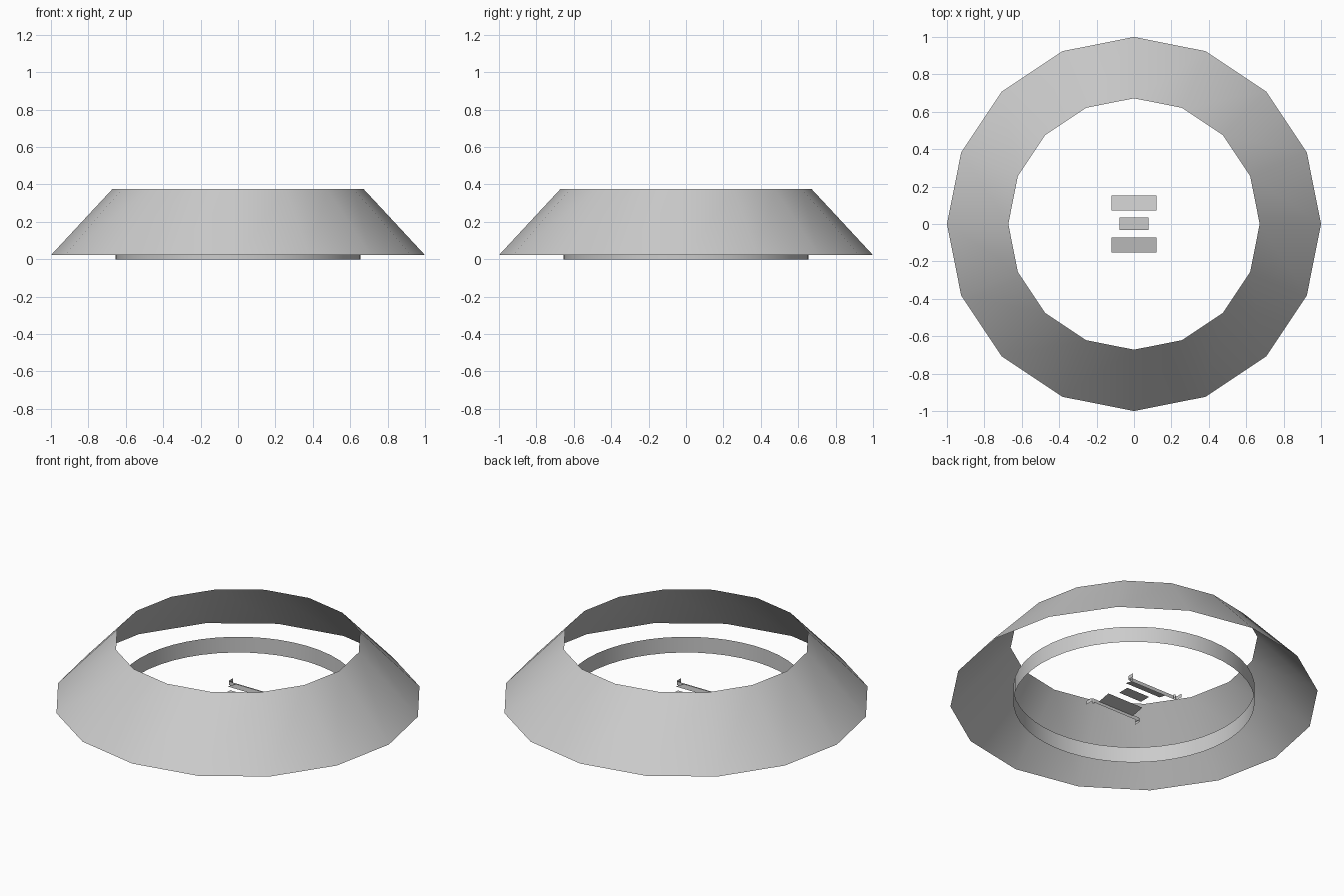
import bpy, math

if "Cube" in bpy.data.objects:
    bpy.data.objects.remove(bpy.data.objects["Cube"])

grey = bpy.data.materials.new("plain_grey")
grey.diffuse_color = (0.6, 0.6, 0.6, 1)
grey.use_nodes = True
grey.node_tree.nodes["Principled BSDF"].inputs["Base Color"].default_value = grey.diffuse_color


def make(name, verts, faces, smooth=False):
    mesh = bpy.data.meshes.new(name)
    mesh.from_pydata(verts, [], faces)
    mesh.materials.append(grey)
    mesh.polygons.foreach_set("use_smooth", [smooth] * len(faces))
    obj = bpy.data.objects.new(name, mesh)
    bpy.context.scene.collection.objects.link(obj)
    return obj


def open_wall(name, sides, r0, z0, r1, z1, cx=0, cy=0):
    """Open band between two circles, one surface thick."""
    verts = []
    for r, z in ((r0, z0), (r1, z1)):
        for i in range(sides):
            a = math.tau * i / sides
            verts.append((cx + r * math.cos(a), cy + r * math.sin(a), z))
    faces = [(i, (i + 1) % sides, sides + (i + 1) % sides, sides + i)
             for i in range(sides)]
    return make(name, verts, faces, True)


def upright_strip(name, path, z0, z1):
    """Thin upright sheet following a plan path."""
    n = len(path)
    verts = [(x, y, z) for z in (z0, z1) for x, y in path]
    faces = [(i, i + 1, n + i + 1, n + i) for i in range(n - 1)]
    return make(name, verts, faces)


# Sloping sixteen-sided shade and low round collar
open_wall("shade", 16, 1.0, 0.022, 0.672, 0.375)
open_wall("collar", 48, 0.655, 0.0, 0.655, 0.094)

# Small flat plate in the middle
make("centre_plate",
     [(-0.077, -0.033, 0.045), (0.077, -0.033, 0.045),
      (0.077, 0.036, 0.045), (-0.077, 0.036, 0.045)], [(0, 1, 2, 3)])

# Mirrored sloping plates, upright brackets with bent ends, and pins
for s, side in ((1, "back"), (-1, "front")):
    plate = [(-0.12, s * 0.073, 0.042), (0.12, s * 0.073, 0.042),
             (0.12, s * 0.152, 0.026), (-0.12, s * 0.152, 0.026)]
    make(side + "_plate", plate, [(0, 1, 2, 3) if s > 0 else (3, 2, 1, 0)])

    half = [(0.172, 0.198), (0.172, 0.164), (0.168, 0.155), (0.160, 0.152)]
    path = [(x, s * y) for x, y in half]
    path += [(-x, y) for x, y in reversed(path)]
    upright_strip(side + "_bracket", path, 0.008, 0.03)

    for m, end in ((1, "right"), (-1, "left")):
        open_wall(f"{side}_{end}_pin", 8, 0.006, 0.008, 0.006, 0.03,
                  m * 0.153, s * 0.160)
